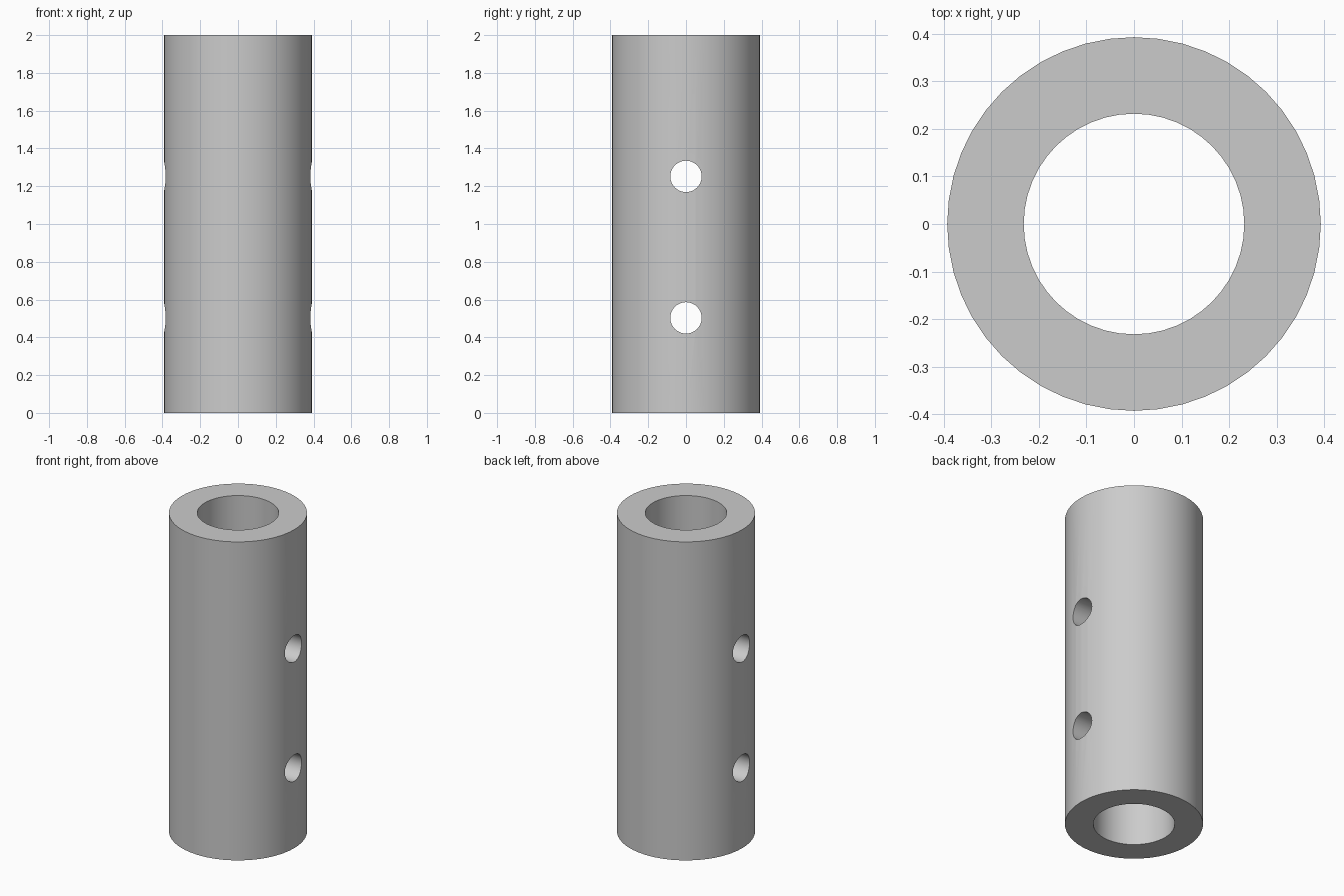
import bpy
import math

default = bpy.data.objects.get("Cube")
if default:
    bpy.data.objects.remove(default, do_unlink=True)

HEIGHT, OUTER, INNER, SIDES = 2.0, 0.393, 0.232, 48
HOLE_RADIUS, HOLE_HEIGHTS = 0.083, (0.503, 1.252)

grey = bpy.data.materials.new("plain_grey")
grey.use_nodes = True
colour = (0.6, 0.6, 0.6, 1)
grey.diffuse_color = colour
grey.node_tree.nodes["Principled BSDF"].inputs["Base Color"].default_value = colour


def cylinder(name, radius, depth, z, tilt=0):
    bpy.ops.mesh.primitive_cylinder_add(vertices=SIDES, radius=radius, depth=depth,
                                        location=(0, 0, z), rotation=(0, tilt, 0))
    obj = bpy.context.object
    obj.name = name
    obj.data.materials.append(grey)
    return obj


# Tube body
tube = cylinder("tube", OUTER, HEIGHT, HEIGHT / 2)

# Central bore and two cross holes running side to side
cutters = [cylinder("bore_cutter", INNER, HEIGHT + 0.4, HEIGHT / 2)]
for z in HOLE_HEIGHTS:
    cutters.append(cylinder("cross_hole_cutter", HOLE_RADIUS, 1.2, z, math.pi / 2))

# Cut each opening, then discard its cutter
bpy.ops.object.select_all(action="DESELECT")
tube.select_set(True)
bpy.context.view_layer.objects.active = tube
for cutter in cutters:
    cut = tube.modifiers.new("cut", "BOOLEAN")
    cut.operation = "DIFFERENCE"
    cut.solver = "EXACT"
    cut.object = cutter
    bpy.ops.object.modifier_apply(modifier=cut.name)
    bpy.data.objects.remove(cutter, do_unlink=True)

# Smooth walls with crisp rims
bpy.ops.object.shade_smooth_by_angle(angle=math.radians(30))
